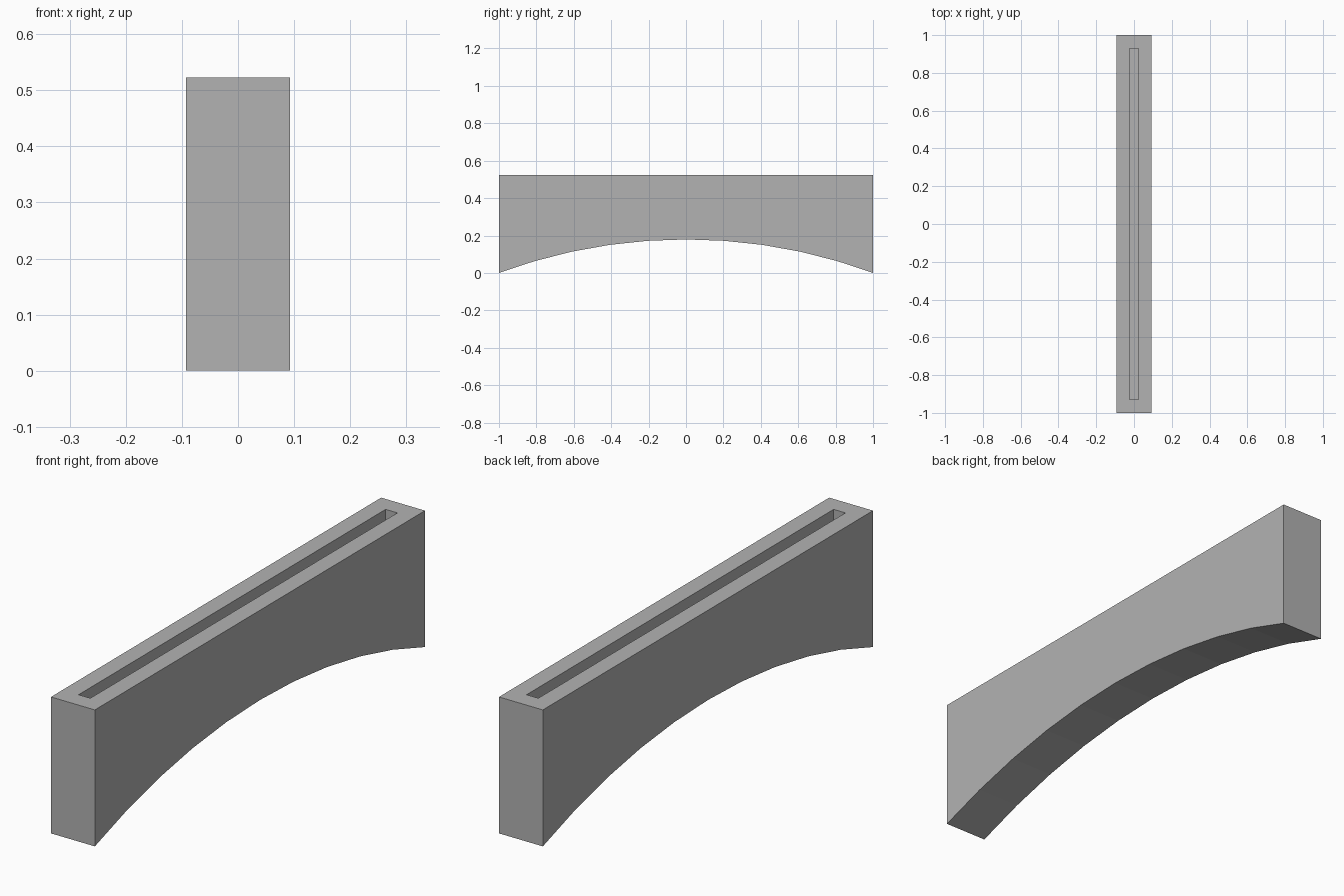
import bpy
import bmesh
import math

cube = bpy.data.objects.get("Cube")
if cube:
    bpy.data.objects.remove(cube, do_unlink=True)

HALF_W, HALF_L, TOP, RISE = 0.093, 1.0, 0.523, 0.179
SLOT_W, SLOT_L, SLOT_DEPTH = 0.05, 1.86, 0.14
SEGMENTS = 10

grey = bpy.data.materials.new("stone grey")
grey.use_nodes = True
colour = (0.448, 0.448, 0.448, 1)
grey.diffuse_color = colour
grey.node_tree.nodes["Principled BSDF"].inputs["Base Color"].default_value = colour


def add_object(name, bm):
    bmesh.ops.recalc_face_normals(bm, faces=bm.faces)
    mesh = bpy.data.meshes.new(name)
    bm.to_mesh(mesh)
    bm.free()
    mesh.materials.append(grey)
    obj = bpy.data.objects.new(name, mesh)
    bpy.context.collection.objects.link(obj)
    return obj


# Arched beam: side profile with a circular underside, extruded across
radius = (HALF_L ** 2 + RISE ** 2) / (2 * RISE)
spread = math.asin(HALF_L / radius)
angles = [spread * (2 * i / SEGMENTS - 1) for i in range(SEGMENTS + 1)]
profile = [(radius * math.sin(a), RISE - radius + radius * math.cos(a)) for a in angles]
profile += [(HALF_L, TOP), (-HALF_L, TOP)]

bm = bmesh.new()
side = bm.faces.new([bm.verts.new((-HALF_W, y, z)) for y, z in profile])
extruded = bmesh.ops.extrude_face_region(bm, geom=[side])["geom"]
bmesh.ops.translate(bm, vec=(2 * HALF_W, 0, 0),
                    verts=[v for v in extruded if isinstance(v, bmesh.types.BMVert)])
beam = add_object("arched_beam", bm)

# Long narrow slot sunk into the top
bm = bmesh.new()
bmesh.ops.create_cube(bm, size=1)
bmesh.ops.scale(bm, vec=(SLOT_W, SLOT_L, 2 * SLOT_DEPTH), verts=bm.verts)
bmesh.ops.translate(bm, vec=(0, 0, TOP), verts=bm.verts)
cutter = add_object("slot_cutter", bm)
cutter.hide_render = True

cut = beam.modifiers.new("slot", 'BOOLEAN')
cut.operation = 'DIFFERENCE'
cut.solver = 'EXACT'
cut.object = cutter
bpy.context.view_layer.objects.active = beam
bpy.ops.object.modifier_apply(modifier=cut.name)
bpy.data.objects.remove(cutter, do_unlink=True)
